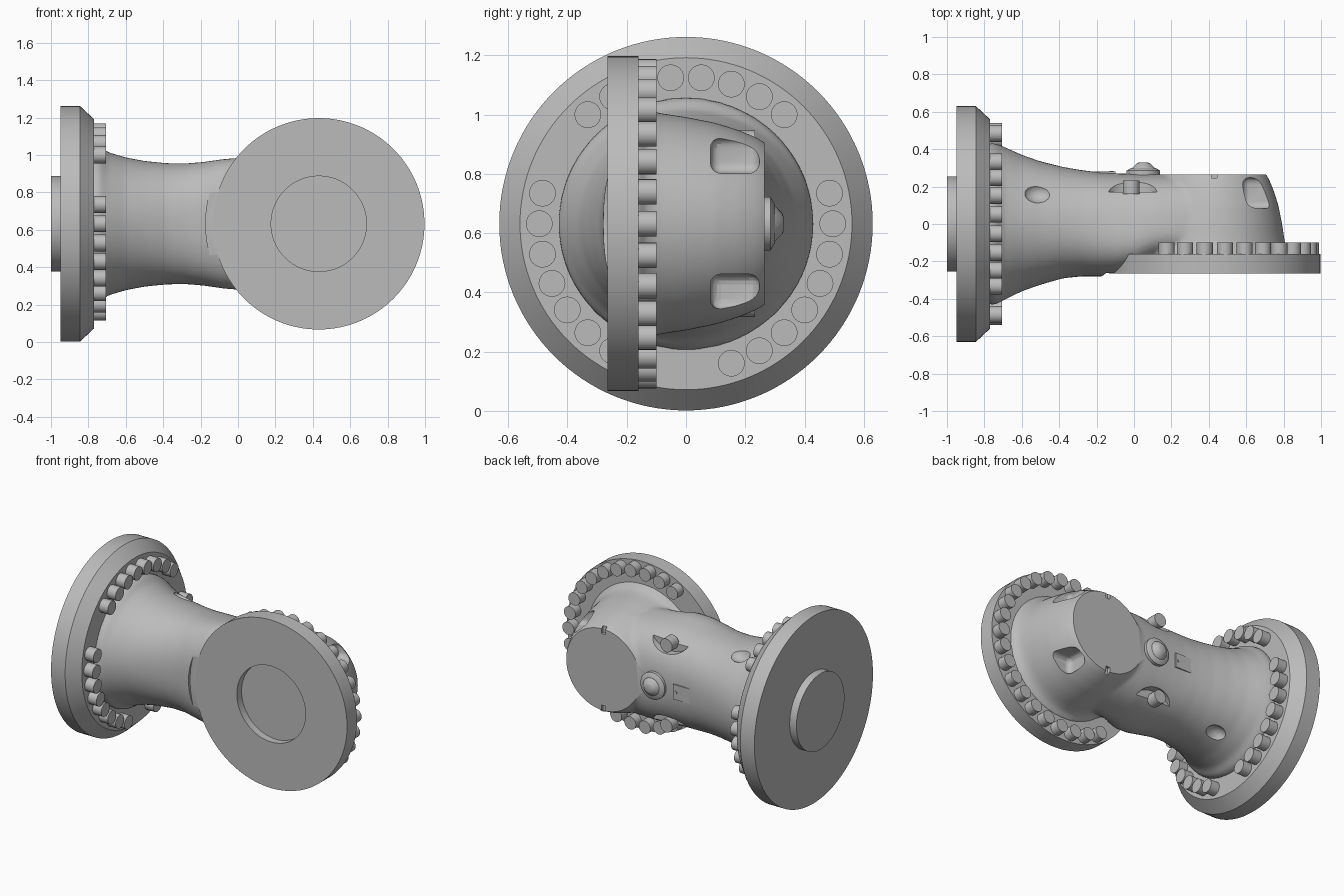
import bpy, bmesh, math
from mathutils import Matrix, Vector

cube = bpy.data.objects.get("Cube")
if cube:
    bpy.data.objects.remove(cube)

MID = 0.632            # height of both axes
JOINT = 0.432          # x of the front flange axis

grey = bpy.data.materials.new("cast_grey")
grey.use_nodes = True
grey.diffuse_color = (0.5, 0.5, 0.5, 1)
grey.node_tree.nodes["Principled BSDF"].inputs["Base Color"].default_value = (0.5, 0.5, 0.5, 1)


def finish(name, mesh, helper=False):
    mesh.materials.clear()
    mesh.materials.append(grey)
    ob = bpy.data.objects.new(name, mesh)
    bpy.context.collection.objects.link(ob)
    if helper:
        ob.hide_render = True
        ob.hide_set(True)
        return ob
    bpy.ops.object.select_all(action='DESELECT')
    ob.select_set(True)
    bpy.context.view_layer.objects.active = ob
    bpy.ops.object.shade_smooth_by_angle(angle=math.radians(35))
    return ob


def to_mesh(bm, name):
    bmesh.ops.recalc_face_normals(bm, faces=bm.faces)
    mesh = bpy.data.meshes.new(name)
    bm.to_mesh(mesh)
    bm.free()
    return mesh


def add_loft(bm, rings):
    """Skin a list of point rings and cap both ends."""
    rows = [[bm.verts.new(p) for p in ring] for ring in rings]
    n = len(rows[0])
    for a, b in zip(rows, rows[1:]):
        for i in range(n):
            j = (i + 1) % n
            bm.faces.new((a[i], a[j], b[j], b[i]))
    bm.faces.new(rows[0][::-1])
    bm.faces.new(rows[-1])


def add_lathe(bm, profile, axis, centre, n=96):
    """Spin (radius, distance) pairs around the x or y axis."""
    rings = []
    for r, d in profile:
        ring = []
        for i in range(n):
            t = math.tau * i / n
            u, v = r * math.cos(t), r * math.sin(t)
            ring.append(Vector(centre) + Vector((d, u, v) if axis == 'x' else (u, d, v)))
        rings.append(ring)
    add_loft(bm, rings)


def lathe(name, profile, axis, centre, n=96, helper=False):
    bm = bmesh.new()
    add_lathe(bm, profile, axis, centre, n)
    return finish(name, to_mesh(bm, name), helper)


def box(name, centre, size, bevel=0.0, helper=False):
    bm = bmesh.new()
    bmesh.ops.create_cube(bm, size=1, matrix=Matrix.Translation(centre) @ Matrix.Diagonal((*size, 1)))
    if bevel:
        bmesh.ops.bevel(bm, geom=bm.edges[:], offset=bevel, segments=4, profile=0.5, affect='EDGES')
    return finish(name, to_mesh(bm, name), helper)


def ball(name, centre, size):
    bm = bmesh.new()
    bmesh.ops.create_uvsphere(bm, u_segments=32, v_segments=16, radius=1,
                              matrix=Matrix.Translation(centre) @ Matrix.Diagonal((*size, 1)))
    return finish(name, to_mesh(bm, name), True)


def bake(ob, name):
    """Freeze the modifiers of a helper into a new mesh."""
    mesh = bpy.data.meshes.new_from_object(ob.evaluated_get(bpy.context.evaluated_depsgraph_get()))
    mesh.name = name
    bpy.data.objects.remove(ob)
    return mesh


# Neck cross-sections: x, back depth, front depth, half height, squareness, taper
sections = [
    (-0.79, 0.43, 0.43, 0.43, 2.0, 0.0),
    (-0.74, 0.43, 0.43, 0.42, 2.0, 0.0),
    (-0.70, 0.415, 0.41, 0.385, 2.0, 0.0),
    (-0.60, 0.37, 0.36, 0.355, 2.0, 0.0),
    (-0.50, 0.335, 0.325, 0.336, 2.1, 0.0),
    (-0.38, 0.305, 0.29, 0.324, 2.2, 0.05),
    (-0.28, 0.288, 0.28, 0.322, 2.3, 0.15),
    (-0.18, 0.275, 0.28, 0.328, 2.5, 0.3),
    (-0.08, 0.27, 0.275, 0.338, 2.6, 0.5),
    (0.02, 0.267, 0.25, 0.345, 2.7, 0.55),
    (0.12, 0.267, 0.20, 0.345, 2.7, 0.4),
    (0.28, 0.267, 0.19, 0.335, 2.7, 0.3),
    (0.43, 0.267, 0.19, 0.32, 2.7, 0.3),
]
rings = []
for x, back, front, half, power, taper in sections:
    ring = []
    for i in range(80):
        c, s = math.cos(math.tau * i / 80), math.sin(math.tau * i / 80)
        y = math.copysign(abs(c) ** (2 / power), c) * (back if c > 0 else front)
        z = math.copysign(abs(s) ** (2 / power), s) * half * (1 - taper * y)
        ring.append((x, y, MID + z))
    rings.append(ring)
bm = bmesh.new()
add_loft(bm, rings)
neck = finish("neck_blank", to_mesh(bm, "neck_blank"), False)

# Rounded elbow around the front flange axis
elbow = lathe("elbow_blank", [(0.42, -0.2), (0.42, -0.16), (0.39, -0.14), (0.375, -0.1), (0.36, 0.0),
                              (0.34, 0.1), (0.315, 0.18), (0.29, 0.24), (0.262, 0.285)],
              'y', (JOINT, 0, MID), helper=True)

# Merge neck and elbow, then blend the seam
mod = neck.modifiers.new("join", 'BOOLEAN')
mod.operation, mod.object = 'UNION', elbow
mod = neck.modifiers.new("blend", 'REMESH')
mod.mode, mod.voxel_size = 'VOXEL', 0.013
mod = neck.modifiers.new("soften", 'SMOOTH')
mod.factor, mod.iterations = 0.5, 10
body = finish("body", bake(neck, "body"))

# Cutters: flat elbow cap, front relief arc, pockets and dimples
cutters = [
    box("cap_cutter", (0.43, 0.365, MID), (0.9, 0.2, 0.9), helper=True),
    lathe("relief_cutter", [(0.605, -0.5), (0.605, -0.262)], 'y', (JOINT, 0, MID), helper=True),
]
for side in (-1, 1):
    pocket = lathe("bolt_pocket_cutter", [(0.1, 0.17), (0.1, 0.252)], 'y', (0, 0, 0), 48, True)
    pocket.scale = (1.4, 1, 1)
    pocket.location = (-0.01, 0, MID + side * 0.31)
    cutters += [
        pocket,
        box("elbow_pocket_cutter", (0.69, 0.165, MID + side * 0.23), (0.22, 0.165, 0.12), 0.035, True),
        ball("dimple_cutter", (-0.51, 0.17, MID + side * 0.34), (0.08, 0.06, 0.07)),
        box("notch_cutter", (0.43, 0.26, MID + side * 0.27), (0.03, 0.03, 0.06), helper=True),
    ]
for cutter in cutters:
    mod = body.modifiers.new("cut", 'BOOLEAN')
    mod.operation, mod.object = 'DIFFERENCE', cutter
bpy.context.view_layer.update()
finish("body", bake(body, "body"))
for helper in cutters + [elbow]:
    bpy.data.objects.remove(helper)

# Flanges: one with a centring boss, one with a centring recess
lathe("base_flange", [(0.255, -1.0), (0.255, -0.95), (0.63, -0.95), (0.63, -0.845), (0.56, -0.77)],
      'x', (0, 0, MID), 128)
lathe("front_flange", [(0.255, -0.215), (0.255, -0.265), (0.565, -0.265), (0.565, -0.16)],
      'y', (JOINT, 0, MID), 128)

# Bolt rings
bm = bmesh.new()
for k in range(30):
    if k % 10 not in (2, 3):
        t = math.radians(12 * k)
        add_lathe(bm, [(0.045, -0.78), (0.045, -0.706)], 'x',
                  (0, 0.495 * math.cos(t), MID + 0.495 * math.sin(t)), 24)
finish("base_bolts", to_mesh(bm, "base_bolts"))
bm = bmesh.new()
for k in range(-10, 11):
    t = math.radians(12 * k)
    add_lathe(bm, [(0.043, -0.17), (0.043, -0.1)], 'y',
              (JOINT + 0.515 * math.cos(t), 0, MID + 0.515 * math.sin(t)), 24)
finish("front_bolts", to_mesh(bm, "front_bolts"))

# Pocket bolts, plug and label plate on the back
for side, word in ((1, "upper"), (-1, "lower")):
    lathe(word + "_pocket_bolt", [(0.045, 0.16), (0.045, 0.232)], 'y', (-0.015, 0, MID + side * 0.27), 24)
lathe("plug", [(0.09, 0.24), (0.09, 0.285), (0.065, 0.3), (0.06, 0.3), (0.035, 0.325), (0.02, 0.33)],
      'y', (0.05, 0, MID), 48)
box("label_plate", (-0.2, 0.275, MID), (0.2, 0.009, 0.1)).rotation_euler.z = 0
for x in (-0.28, -0.12):
    lathe("plate_rivet", [(0.01, 0.27), (0.01, 0.284)], 'y', (x, 0, MID), 12)
